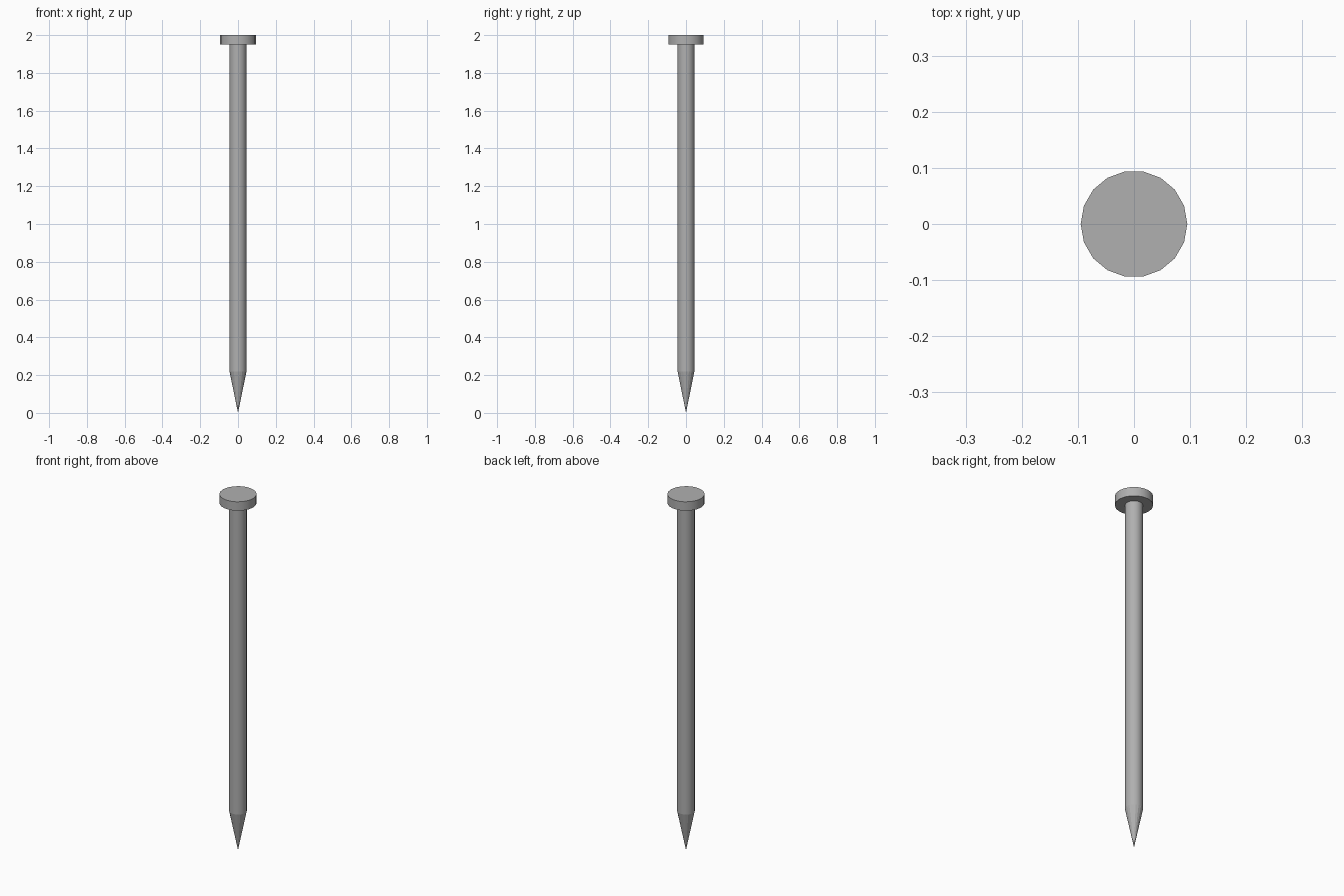
import bpy, bmesh, math

if "Cube" in bpy.data.objects:
    bpy.data.objects.remove(bpy.data.objects["Cube"])

SIDES = 18

steel = bpy.data.materials.new("steel")
steel.diffuse_color = (0.434, 0.434, 0.434, 1)
steel.use_nodes = True
steel.node_tree.nodes["Principled BSDF"].inputs["Base Color"].default_value = steel.diffuse_color


def lathe(name, profile):
    """Revolve (radius, z) points listed bottom to top; radius 0 makes a point, the top is capped."""
    bm = bmesh.new()
    rings = []
    for r, z in profile:
        count = SIDES if r > 0 else 1
        rings.append([bm.verts.new((r * math.cos(math.tau * i / SIDES),
                                    r * math.sin(math.tau * i / SIDES), z)) for i in range(count)])
    for low, high in zip(rings, rings[1:]):
        for i in range(SIDES):
            j = (i + 1) % SIDES
            if len(low) == 1:
                bm.faces.new((low[0], high[j], high[i]))
            else:
                bm.faces.new((low[i], low[j], high[j], high[i]))
    bm.faces.new(rings[-1])
    mesh = bpy.data.meshes.new(name)
    bm.to_mesh(mesh)
    bm.free()
    mesh.materials.append(steel)
    obj = bpy.data.objects.new(name, mesh)
    bpy.context.collection.objects.link(obj)
    bpy.ops.object.select_all(action='DESELECT')
    obj.select_set(True)
    bpy.context.view_layer.objects.active = obj
    bpy.ops.object.shade_smooth_by_angle(angle=math.radians(30))
    return obj


# Pointed tip, straight shank, underside and rim of the flat head in one profile
nail = lathe("nail", [(0, 0), (0.045, 0.22), (0.045, 1.95), (0.095, 1.95), (0.095, 2.0)])

# Tip facets are ground flat, so they do not blend into the shank
for face in nail.data.polygons:
    if face.center.z < 0.22:
        face.use_smooth = False
